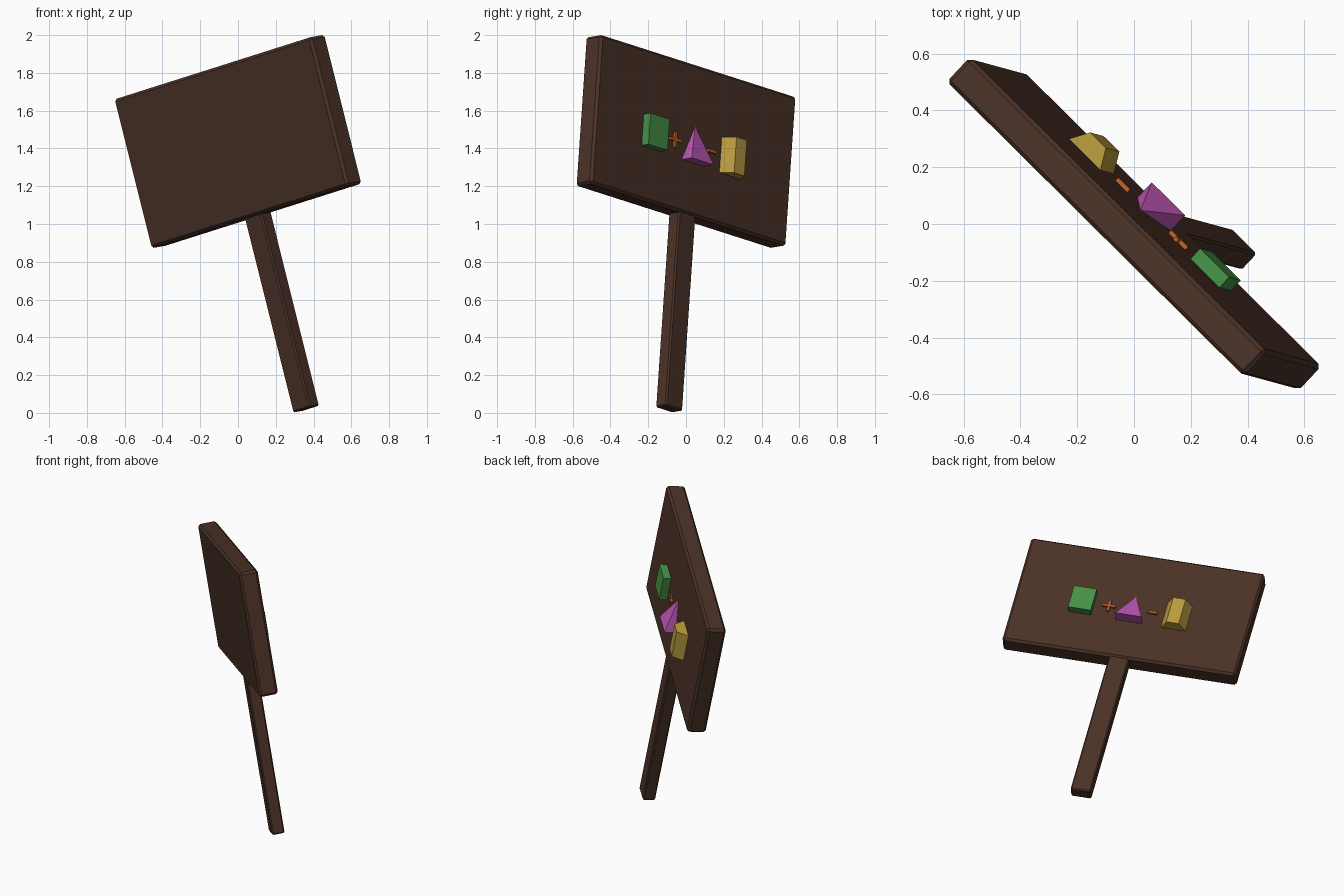
import bpy, bmesh
from mathutils import Matrix, Vector

cube = bpy.data.objects.get("Cube")
if cube:
    bpy.data.objects.remove(cube)

# Sign frame: local x across the board, local -y out of the decorated face, local z up the post
across = Vector((-0.693, 0.687, -0.22)).normalized()
up = Vector((-0.245, 0.069, 0.967))
up = (up - across * up.dot(across)).normalized()
FRAME = Matrix((across, up.cross(across), up)).transposed().to_4x4()
FRAME.translation = (0, 0, 1.437)

THICK = 0.12
FACE = -THICK / 2


def material(name, color):
    m = bpy.data.materials.new(name)
    m.use_nodes = True
    m.diffuse_color = (*color, 1)
    m.node_tree.nodes["Principled BSDF"].inputs["Base Color"].default_value = (*color, 1)
    return m


wood = material("dark wood", (0.07, 0.032, 0.02))
green = material("green", (0.061, 0.287, 0.061))
purple = material("purple", (0.49, 0.089, 0.445))
yellow = material("yellow", (0.49, 0.333, 0.048))
orange = material("orange", (0.515, 0.127, 0.026))


def finish(name, bm, loc, mat, bevel=0):
    """Turn a bmesh into an object placed in the sign frame."""
    mesh = bpy.data.meshes.new(name)
    bm.to_mesh(mesh)
    bm.free()
    mesh.materials.append(mat)
    ob = bpy.data.objects.new(name, mesh)
    bpy.context.collection.objects.link(ob)
    ob.matrix_world = FRAME @ Matrix.Translation(loc)
    if bevel:
        mod = ob.modifiers.new("Bevel", 'BEVEL')
        mod.width = bevel
        mod.segments = 1
    return ob


def box(name, size, loc, mat, bevel=0):
    bm = bmesh.new()
    bmesh.ops.create_cube(bm, size=1)
    bmesh.ops.scale(bm, vec=size, verts=bm.verts)
    return finish(name, bm, loc, mat, bevel)


def cone(name, sides, r1, r2, height, turn, scale, loc, mat):
    bm = bmesh.new()
    bmesh.ops.create_cone(bm, cap_ends=True, segments=sides, radius1=r1, radius2=r2,
                          depth=height, matrix=Matrix.Rotation(turn, 4, 'Z'))
    bmesh.ops.remove_doubles(bm, verts=bm.verts, dist=0.0001)
    # Fix the orientation of the first corner so the prism points along local x
    bmesh.ops.scale(bm, vec=scale, verts=bm.verts)
    return finish(name, bm, loc, mat)


# Board and post
box("board", (1.51, THICK, 0.815), (0, 0, 0), wood, 0.014)
TOP, BOTTOM = -0.36, -1.465
box("post", (0.13, 0.08, TOP - BOTTOM), (0, -0.01, (TOP + BOTTOM) / 2), wood, 0.008)

# Shapes half sunk into the board face
ROW = -0.033
box("green_block", (0.147, 0.1, 0.17), (-0.32, FACE, ROW), green)
cone("purple_pyramid", 4, 0.12, 0, 0.2, 0.7854, (1, 0.87, 1), (0, FACE, -0.025), purple)
cone("yellow_prism", 6, 0.08, 0.08, 0.195, 1.5708 / 3, (1, 1, 1), (0.287, FACE, ROW), yellow)
prism = bpy.data.objects["yellow_prism"].data
# Turn the prism so that a flat side faces outward
if max(v.co.x for v in prism.vertices) < max(v.co.y for v in prism.vertices):
    prism.transform(Matrix.Rotation(1.5708, 4, 'Z'))

# Plus and minus signs between the shapes
box("plus_bar", (0.085, 0.03, 0.016), (-0.15, FACE, ROW), orange)
box("plus_upright", (0.016, 0.028, 0.085), (-0.15, FACE, ROW), orange)
box("minus_bar", (0.06, 0.03, 0.016), (0.132, FACE, ROW), orange)
